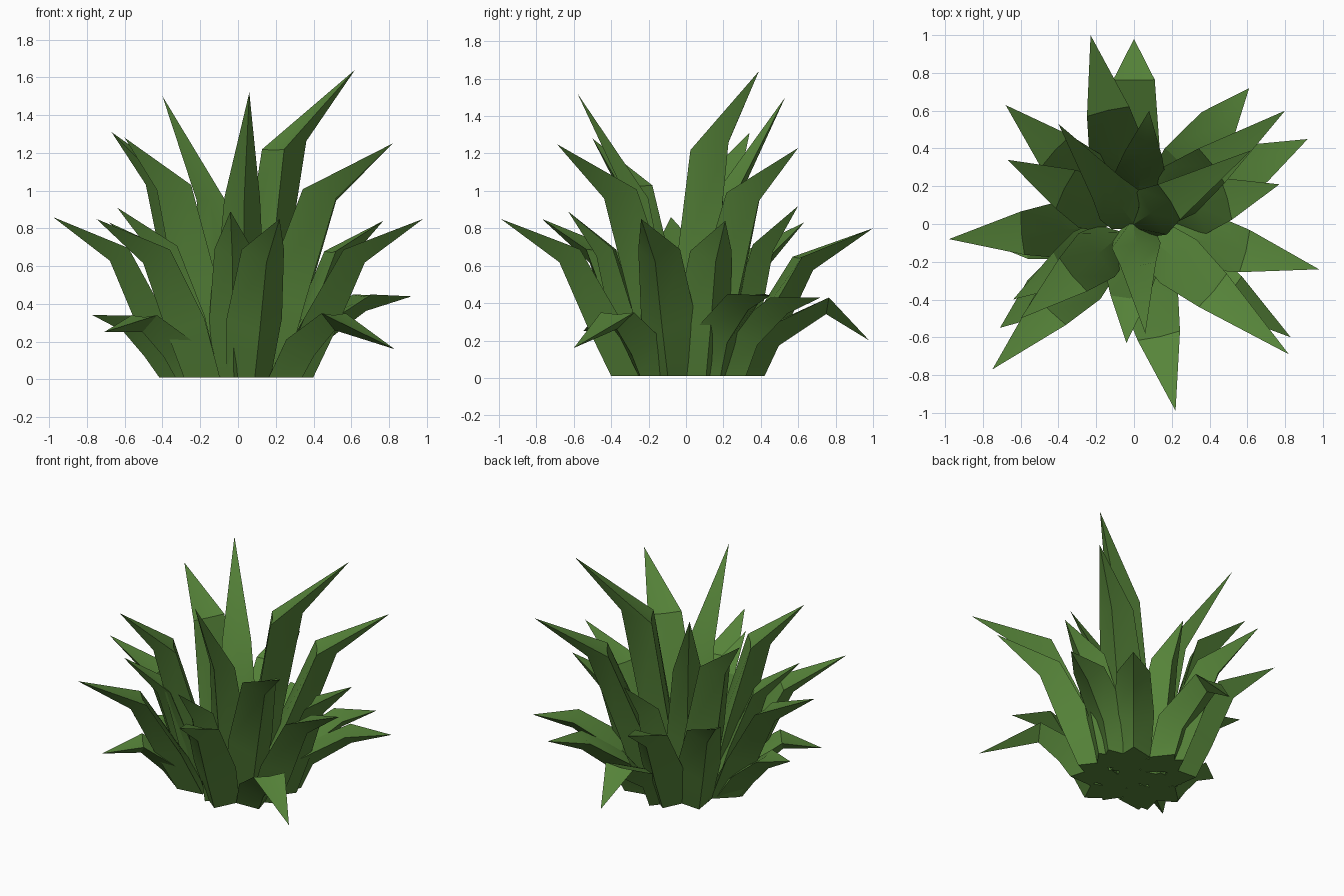
import bpy, bmesh, math
from mathutils import Vector

if "Cube" in bpy.data.objects:
    bpy.data.objects.remove(bpy.data.objects["Cube"])

green = bpy.data.materials.new("leaf green")
green.diffuse_color = (0.095, 0.235, 0.042, 1)
green.use_nodes = True
green.node_tree.nodes["Principled BSDF"].inputs["Base Color"].default_value = green.diffuse_color


def make_leaf(name, tip, path, widths, depths, lift=0.0):
    """Keeled leaf: path holds (radius, height) of base, belly and kink; it ends in a point."""
    x, y, z = tip
    rt = math.hypot(x, y)
    rad = Vector((x / rt, y / rt, 0))
    side = Vector((-rad.y, rad.x, 0))
    up = Vector((0, 0, 1))
    pts = path + [(rt, z)]
    inner = (-0.09, -0.02, 0.0)                  # thickness on the upper side
    bm = bmesh.new()
    rings = []
    for i in range(3):
        r, h = pts[i]
        keel_shift = Vector()
        if i == 0:
            n = rad                              # base is cut level with the ground
        else:
            a, b = Vector(pts[i - 1]), Vector(pts[i + 1])
            c = Vector(pts[i])
            t = ((c - a).normalized() + (b - c).normalized()).normalized()
            n = rad * t.y - up * t.x             # outward / underside direction
            if i == 2:                           # keel bends a little further up
                keel_shift = (rad * t.x + up * t.y) * lift
        c = rad * r + up * h
        w, d = widths[i] / 2, depths[i]
        rings.append([bm.verts.new(p) for p in (
            c + side * w - n * 0.01, c + n * inner[i],
            c - side * w - n * 0.01, c + n * d + keel_shift)])
    end = bm.verts.new(Vector(tip))
    for a, b in zip(rings, rings[1:]):
        for j in range(4):
            k = (j + 1) % 4
            bm.faces.new((a[j], a[k], b[k], b[j]))
    for j in range(4):
        bm.faces.new((rings[2][j], rings[2][(j + 1) % 4], end))
    bm.faces.new(rings[0][::-1])
    bmesh.ops.recalc_face_normals(bm, faces=bm.faces)
    me = bpy.data.meshes.new(name)
    bm.to_mesh(me)
    bm.free()
    me.materials.append(green)
    ob = bpy.data.objects.new(name, me)
    bpy.context.collection.objects.link(ob)
    bpy.context.view_layer.objects.active = ob
    ob.select_set(True)
    bpy.ops.object.shade_smooth_by_angle(angle=math.radians(30))
    ob.select_set(False)


def tier(name, tips, r0, f, g, widths, depths, lift=0.0):
    """Upright leaves: kink at fraction f of the reach and g of the height."""
    for i, tip in enumerate(tips):
        rt = math.hypot(tip[0], tip[1])
        rk, zk = r0 + f * (rt - r0), g * tip[2]
        path = [(r0, 0.01), (r0 + 0.4 * (rk - r0), zk * 0.47), (rk, zk)]
        make_leaf(f"{name}_{i + 1}", tip, path, widths, depths, lift)


# tall leaves in the centre
tier("centre_leaf", [(0.06, -0.58, 1.52), (-0.40, 0.53, 1.50)],
     0.06, 0.31, 0.63, (0.22, 0.26, 0.19), (0.13, 0.13, 0.09), 0.05)
tier("tallest_leaf", [(0.62, 0.39, 1.64)],
     0.06, 0.25, 0.74, (0.22, 0.28, 0.22), (0.15, 0.17, 0.15), 0.14)

# second ring, leaning out
tier("upper_leaf", [(0.80, 0.60, 1.23), (0.82, -0.69, 1.25),
                    (-0.60, -0.50, 1.28), (-0.67, 0.34, 1.31)],
     0.16, 0.43, 0.80, (0.24, 0.3, 0.23), (0.16, 0.16, 0.12), 0.06)

# third ring, wide spread
tier("middle_leaf", [(-0.23, 1.0, 0.80), (0.77, 0.21, 0.84), (0.98, -0.24, 0.85),
                     (0.22, -0.99, 0.85), (-0.75, -0.77, 0.85),
                     (-0.68, 0.63, 0.83), (-0.98, -0.08, 0.86)],
     0.27, 0.46, 0.80, (0.24, 0.3, 0.23), (0.14, 0.14, 0.1), 0.02)
tier("steep_leaf", [(-0.04, -0.63, 0.89), (-0.64, -0.40, 0.91), (0.08, 0.60, 0.92)],
     0.2, 0.45, 0.77, (0.24, 0.27, 0.2), (0.15, 0.13, 0.09), 0.02)

# low leaves that flatten out or droop: tip, kink height, kink fraction
low = [((0.0, 0.98, 0.20), 0.42, 0.68), ((0.61, 0.72, 0.43), 0.42, 0.6),
       ((0.92, 0.45, 0.44), 0.44, 0.6), ((0.83, -0.60, 0.16), 0.34, 0.45),
       ((-0.71, -0.55, 0.25), 0.33, 0.55), ((-0.77, -0.10, 0.34), 0.33, 0.6)]
for i, (tip, zk, f) in enumerate(low):
    rt = math.hypot(tip[0], tip[1])
    rk = 0.3 + f * (rt - 0.3)
    make_leaf(f"low_leaf_{i + 1}", tip, [(0.29, 0.01), (0.42, zk * 0.6), (rk, zk)],
              (0.22, 0.27, 0.22), (0.13, 0.11, 0.08))
